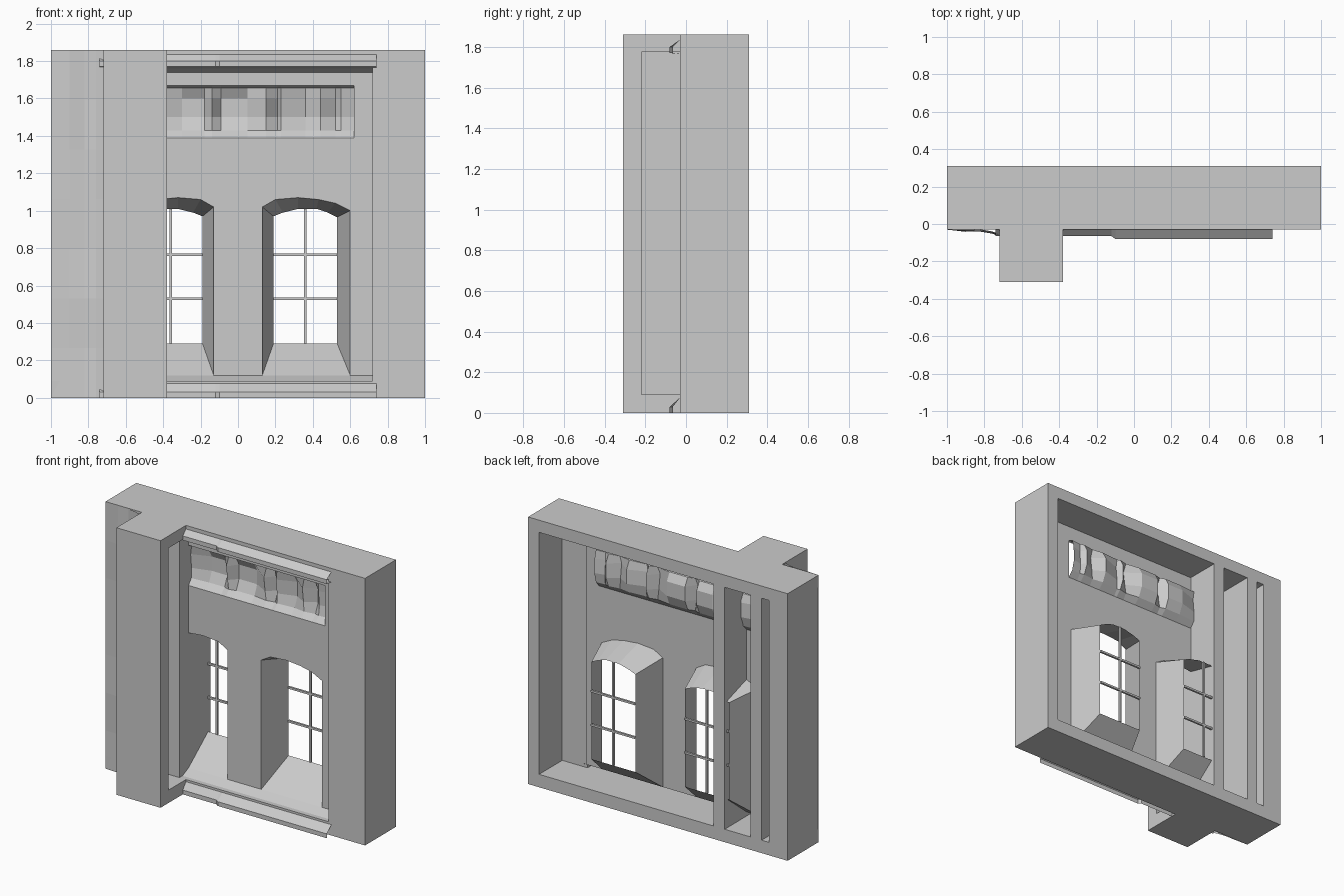
import bpy, bmesh, random

if "Cube" in bpy.data.objects:
    bpy.data.objects.remove(bpy.data.objects["Cube"])
random.seed(4)


def make(name, verts, faces):
    me = bpy.data.meshes.new(name)
    me.from_pydata(verts, [], faces)
    me.update()
    ob = bpy.data.objects.new(name, me)
    bpy.context.collection.objects.link(ob)
    return ob


def box(name, x0, x1, y0, y1, z0, z1):
    v = [(x, y, z) for x in (x0, x1) for y in (y0, y1) for z in (z0, z1)]
    f = [(0, 1, 3, 2), (4, 6, 7, 5), (0, 4, 5, 1), (2, 3, 7, 6), (0, 2, 6, 4), (1, 5, 7, 3)]
    return make(name, v, f)


def sheet(name, rows):
    """Surface through rows of points of equal length."""
    n = len(rows[0])
    v = [p for r in rows for p in r]
    f = [(i * n + j, i * n + j + 1, (i + 1) * n + j + 1, (i + 1) * n + j)
         for i in range(len(rows) - 1) for j in range(n - 1)]
    return make(name, v, f)


H, T = 1.86, 0.085
Y0, Y1 = -0.03, 0.31      # main body front and back
YF, YW = 0.07, 0.285      # facade plane and window plane
ZB, ZT = 0.09, H - T      # clear height between the slabs

# Structural frame, open at the back
for nm, z0, z1 in (("bottom", 0, ZB), ("top", ZT, H)):
    box(nm + "_slab", -1, 1, Y0, Y1, z0, z1)
    box(nm + "_pilaster_slab", -0.72, -0.38, -0.31, Y0, z0, z1)
box("right_wall", 1 - T, 1, Y0, Y1, ZB, ZT)
box("right_column_front", 0.72, 1 - T, Y0, 0.055, ZB, ZT)
box("left_wall", -1, -0.855, -0.025, Y1, ZB, ZT)
box("partition_outer", -0.80, -0.715, Y0, Y1, ZB, ZT)
box("partition_inner", -0.515, -0.43, Y0, Y1, ZB, ZT)

# Hollow pilaster, open on its right side
box("pilaster_front", -0.72, -0.38, -0.31, -0.22, ZB, ZT)
box("pilaster_left_side", -0.72, -0.70, -0.22, Y0, ZB, ZT)

# Uneven plaster on the left front
rows = []
for i in range(8):
    z = H * i / 7
    j = 0.008 if 0 < i < 7 else 0
    rows.append([(x, y + random.uniform(-j, j) * (x > -1), z)
                 for x, y in ((-1, Y0), (-0.9, -0.035), (-0.82, -0.036), (-0.76, -0.045), (-0.72, -0.06))])
sheet("left_plaster", rows)

# Facade sheet with two arched window notches
outer = [(0.13, 0.12), (0.13, 1.02), (0.20, 1.06), (0.32, 1.07),
         (0.43, 1.06), (0.52, 1.04), (0.60, 1.0), (0.60, 0.12)]
inner = [(0.19, 0.29), (0.19, 0.97), (0.24, 0.99), (0.32, 1.01),
         (0.42, 1.01), (0.48, 0.99), (0.53, 0.965), (0.53, 0.29)]
left = [(-x, z) for x, z in reversed(outer)]
wall = [(-0.72, 0.12)] + left + outer + [(0.72, 0.12), (0.72, 1.39), (-0.72, 1.39)]
make("facade_wall", [(x, YF, z) for x, z in wall], [tuple(range(len(wall)))])
for nm, x0, x1, z0, z1 in (("top", -0.72, 0.72, 1.67, ZT), ("left", -0.72, -0.62, 1.39, 1.67),
                           ("right", 0.62, 0.72, 1.39, 1.67)):
    make("facade_" + nm, [(x0, YF, z0), (x1, YF, z0), (x1, YF, z1), (x0, YF, z1)], [(0, 1, 2, 3)])

# Windows: splayed reveals, sloping sills and glazing bars
for side, s in (("left", -1), ("right", 1)):
    front = [(s * x, YF, z) for x, z in outer]
    back = [(s * x, YW, z) for x, z in inner]
    front.append(front[0])      # closing span makes the sill
    back.append(back[0])
    sheet(side + "_window_reveal", [front, back])
    c, b = s * 0.36, 0.007
    box(side + "_mullion", c - b, c + b, YW - b, YW + b, 0.29, 1.01)
    for z in (0.53, 0.765):
        box(side + "_glazing_bar", c - 0.17, c + 0.17, YW - b, YW + b, z - b, z + b)

# Sunken frieze with hanging folds
xs = [-0.62, -0.47, -0.44, -0.30, -0.18, -0.14, -0.09, 0.05, 0.15, 0.21,
      0.23, 0.36, 0.44, 0.52, 0.55, 0.62]
fold = [0.02, 0.05, 0.0, 0.05, 0.05, -0.02, 0.05, 0.05, -0.02, 0.05,
        0.0, 0.05, -0.01, 0.05, 0.01, 0.03]
rows = []
for z, k, base in ((1.67, 0, 0), (1.655, 0.2, 0.03), (1.60, 1, 0.02), (1.50, 0.8, 0.03),
                   (1.43, 0.2, 0.03), (1.39, 0, 0)):
    rows.append([(x, YF + base + k * f, z) for x, f in zip(xs, fold)])
sheet("frieze_folds", rows)


# Mouldings: profile in y, z swept across the facade
def moulding(name, profile, stations):
    sheet(name, [[(x, y + (d if y < -0.05 else 0), z) for y, z in profile] for x, d in stations])


step = [(-0.74, 0.015), (-0.12, 0.015), (-0.10, 0), (0.74, 0)]
moulding("cornice", [(YF, 1.74), (0.02, 1.76), (-0.08, 1.77), (-0.08, 1.80), (-0.03, 1.835)], step)
moulding("base_ledge", [(-0.08, 0.0), (-0.08, 0.03), (-0.03, 0.075), (YF, 0.12)], step)
